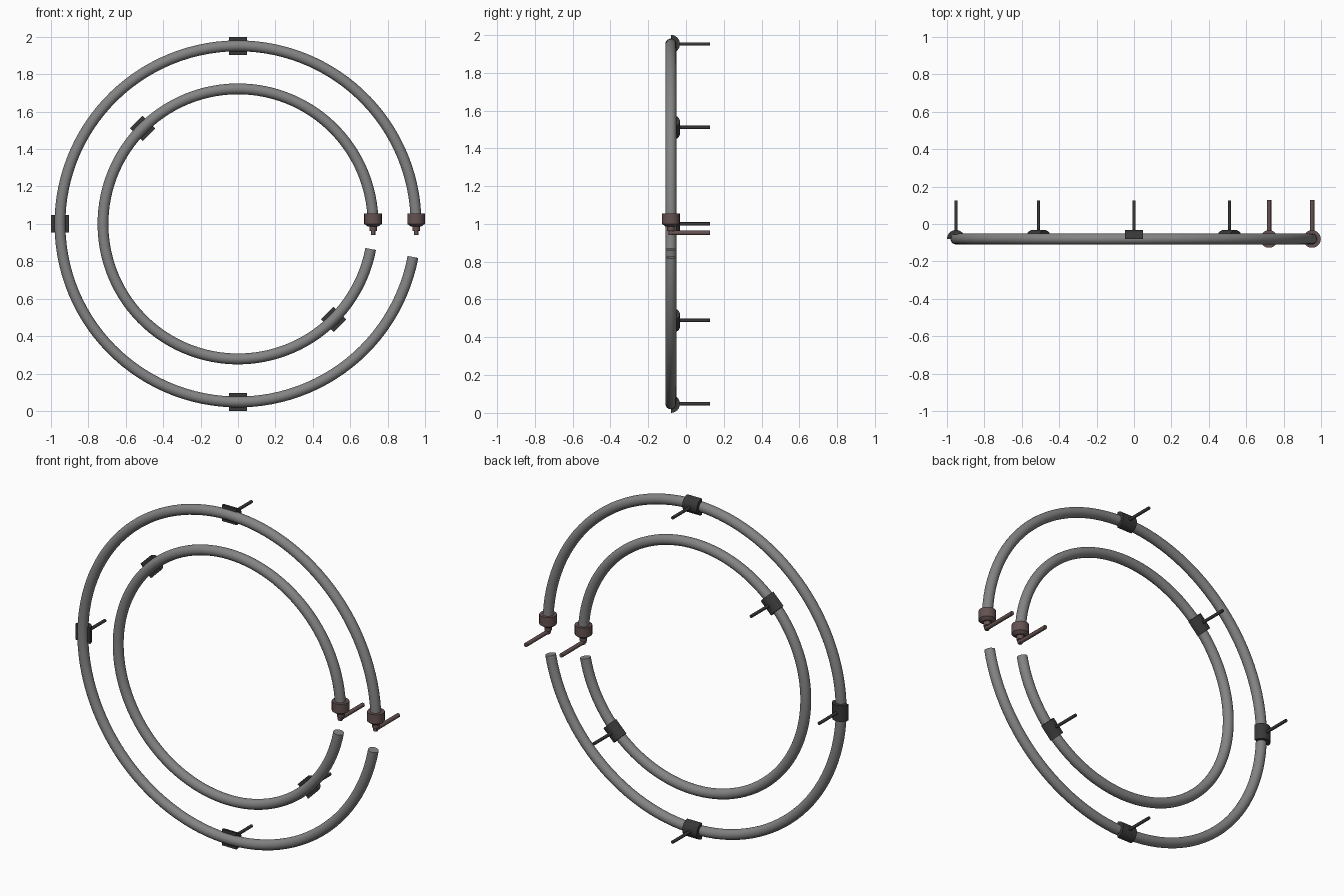
import bpy, bmesh, math
from math import sin, cos, pi, radians
from mathutils import Vector, Matrix

if "Cube" in bpy.data.objects:
    bpy.data.objects.remove(bpy.data.objects["Cube"], do_unlink=True)

TUBE_Y, TUBE_R, CLIP_R, MID_Z = -0.08, 0.029, 0.048, 1.0
OUTER, INNER = 0.952, 0.722
BACK_Y = 0.126


def material(name, colour):
    m = bpy.data.materials.new(name)
    m.use_nodes = True
    m.diffuse_color = (*colour, 1)
    m.node_tree.nodes["Principled BSDF"].inputs["Base Color"].default_value = (*colour, 1)
    return m


GREY = material("tube grey", (0.23, 0.23, 0.23))
DARK = material("clip dark grey", (0.04, 0.04, 0.04))
BROWN = material("fitting brown", (0.13, 0.085, 0.083))


def finish(name, bm, mat):
    bmesh.ops.recalc_face_normals(bm, faces=bm.faces)
    mesh = bpy.data.meshes.new(name)
    bm.to_mesh(mesh)
    bm.free()
    mesh.materials.append(mat)
    ob = bpy.data.objects.new(name, mesh)
    bpy.context.collection.objects.link(ob)
    bpy.ops.object.select_all(action='DESELECT')
    ob.select_set(True)
    bpy.context.view_layer.objects.active = ob
    bpy.ops.object.shade_smooth_by_angle(angle=radians(35))
    return ob


def skin(bm, rings):
    """Join equal closed rings of points into a capped solid."""
    loops = [[bm.verts.new(p) for p in ring] for ring in rings]
    n = len(loops[0])
    for a, b in zip(loops, loops[1:]):
        for i in range(n):
            j = (i + 1) % n
            bm.faces.new((a[i], a[j], b[j], b[i]))
    bm.faces.new(loops[0])
    bm.faces.new(loops[-1])


def rod(bm, start, end, radius, sides=12):
    start, end = Vector(start), Vector(end)
    d = end - start
    m = Matrix.Translation((start + end) / 2) @ d.to_track_quat('Z', 'Y').to_matrix().to_4x4()
    bmesh.ops.create_cone(bm, cap_ends=True, segments=sides, radius1=radius,
                          radius2=radius, depth=d.length, matrix=m)


def ring_tube(name, major):
    # Circular tube with a gap just below the fitting
    bm = bmesh.new()
    rings = []
    steps, sides = 112, 20
    for k in range(steps + 1):
        a = radians(349.3) * k / steps
        ring = []
        for s in range(sides):
            t = 2 * pi * s / sides
            r = major + TUBE_R * cos(t)
            ring.append((r * cos(a), TUBE_Y + TUBE_R * sin(t), MID_Z + r * sin(a)))
        rings.append(ring)
    skin(bm, rings)
    finish(name, bm, GREY)


def clip(name, major, degrees):
    # Half-round saddle behind the tube with a mounting rod
    a = radians(degrees)
    radial = Vector((cos(a), 0, sin(a)))
    tangent = Vector((-sin(a), 0, cos(a)))
    centre = Vector((0, TUBE_Y, MID_Z)) + radial * major
    bm = bmesh.new()
    arc = [radial * CLIP_R * cos(pi * i / 12) + Vector((0, CLIP_R * sin(pi * i / 12), 0))
           for i in range(13)]
    skin(bm, [[centre + tangent * side + p for p in arc] for side in (-0.047, 0.047)])
    rod(bm, centre, (centre.x, BACK_Y, centre.z), 0.009)
    finish(name, bm, DARK)


def fitting(name, x):
    # Turned end cap and nozzle
    bm = bmesh.new()
    profile = [(0.047, 1.055), (0.047, 1.0), (0.028, 0.986), (0.02, 0.986), (0.02, 0.962)]
    skin(bm, [[(x + r * cos(2 * pi * i / 20), TUBE_Y + r * sin(2 * pi * i / 20), z)
               for i in range(20)] for r, z in profile])
    # Bent outlet pipe leading to the back
    rod(bm, (x, TUBE_Y, 0.97), (x, TUBE_Y, 0.941), 0.012)
    rod(bm, (x, TUBE_Y - 0.012, 0.952), (x, BACK_Y + 0.002, 0.952), 0.012)
    finish(name, bm, BROWN)


for label, major, angles in (("outer", OUTER, (90, 180, 270)), ("inner", INNER, (135, 315))):
    ring_tube(label + "_tube", major)
    fitting(label + "_end_fitting", major)
    for n, deg in enumerate(angles, 1):
        clip(f"{label}_clip_{n}", major, deg)
